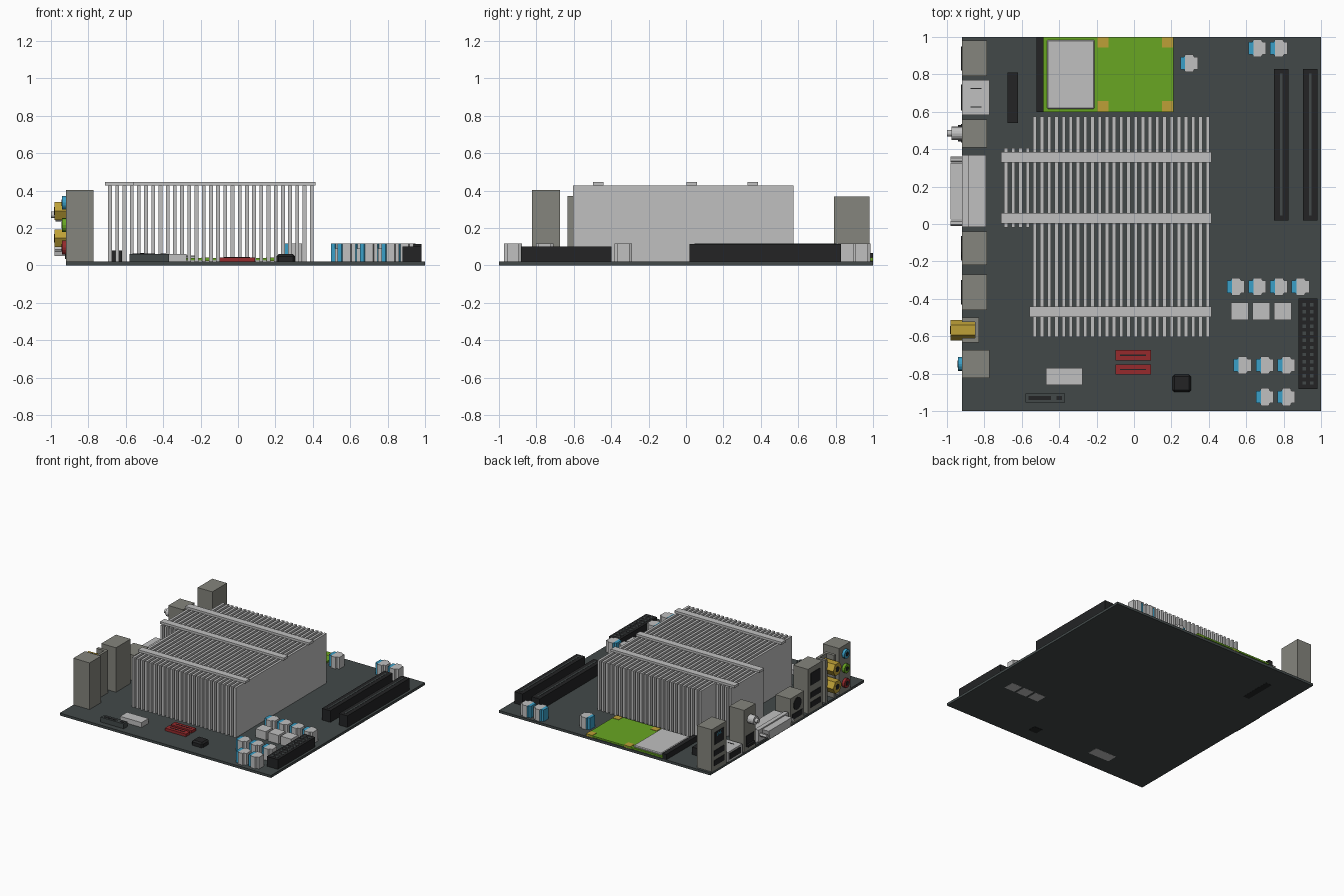
import bpy, bmesh
from math import radians
from mathutils import Matrix, Vector

cube = bpy.data.objects.get("Cube")
if cube:
    bpy.data.objects.remove(cube, do_unlink=True)


def material(name, *rgb):
    """Flat material from display values 0-255."""
    linear = [((c / 255 + .055) / 1.055) ** 2.4 for c in rgb] + [1]
    mat = bpy.data.materials.new(name)
    mat.use_nodes = True
    mat.diffuse_color = linear
    shader = mat.node_tree.nodes["Principled BSDF"]
    shader.inputs["Base Color"].default_value = linear
    shader.inputs["Roughness"].default_value = .8
    return mat


slate = material("slate board", 66, 73, 73)
black = material("black plastic", 35, 36, 37)
silver = material("light metal", 192, 192, 192)
steel = material("warm grey steel", 133, 133, 125)
green = material("card green", 104, 166, 34)
gold = material("gold", 190, 160, 55)
blue = material("light blue", 58, 160, 200)
red = material("dark red", 150, 42, 44)

TOP = .02      # upper face of the board
REAR = -.92    # plane of the port faces


def finish(name, bm, *mats):
    bmesh.ops.recalc_face_normals(bm, faces=bm.faces)
    mesh = bpy.data.meshes.new(name)
    bm.to_mesh(mesh)
    bm.free()
    for mat in mats:
        mesh.materials.append(mat)
    obj = bpy.data.objects.new(name, mesh)
    bpy.context.collection.objects.link(obj)
    return obj


def box(name, mat, xs, ys, zs):
    """Box between two limits on each axis."""
    limits = (xs, ys, zs)
    center = Vector([sum(pair) / 2 for pair in limits])
    size = [abs(pair[1] - pair[0]) for pair in limits]
    bm = bmesh.new()
    bmesh.ops.create_cube(bm, size=1, matrix=Matrix.Translation(center) @ Matrix.Diagonal(size + [1]))
    return finish(name, bm, mat)


def block(name, mat, x, y, width, depth, top, bottom=TOP):
    """Box on the board, given by its centre and footprint."""
    return box(name, mat, (x - width / 2, x + width / 2), (y - depth / 2, y + depth / 2), (bottom, top))


def repeat(obj, count, x=0, y=0):
    mod = obj.modifiers.new("row", "ARRAY")
    mod.count = count
    mod.use_relative_offset = False
    mod.use_constant_offset = True
    mod.constant_offset_displace = (x, y, 0)


def jack(name, mat, y, z, radius, outer, inner=REAR, sides=16):
    """Round connector pointing out of the port side."""
    bm = bmesh.new()
    place = Matrix.Translation(((outer + inner) / 2, y, z)) @ Matrix.Rotation(radians(90), 4, "Y")
    bmesh.ops.create_cone(bm, cap_ends=True, segments=sides, radius1=radius, radius2=radius,
                          depth=inner - outer, matrix=place)
    return finish(name, bm, mat)


def port(name, y, z, width, height, mat=black):
    """Thin plate standing for an opening on the port side."""
    box(name, mat, (REAR - .004, REAR + .002), (y - width / 2, y + width / 2), (z - height / 2, z + height / 2))


# Board
box("board", slate, (REAR, 1), (-1, 1), (0, TOP))

# Heatsink: long fins, short fins and cross bars
STEP = .0385
FIRST = -.53
repeat(block("long_fins", silver, FIRST, -.015, .02, 1.18, .428), 25, x=STEP)
repeat(block("short_fins", silver, FIRST - 4 * STEP, .195, .02, .425, .428), 4, x=STEP)
for y, left in ((.357, -.71), (.03, -.71), (-.47, -.56)):
    box("heatsink_bar", silver, (left, .415), (y - .028, y + .028), (.426, .445))

# Rear port housings: y range and height
for low, high, top in ((.79, .98, .367), (.41, .56, .365), (-.22, -.04, .23), (-.46, -.27, .385)):
    box("port_housing", steel, (REAR, -.787), (low, high), (TOP, top))
box("audio_housing", steel, (REAR, -.773), (-.823, -.673), (TOP, .403))

# Ports on the housings
port("network_port", .885, .28, .12, .1)
port("network_light", .885, .31, .06, .03, blue)
for y, levels in ((.885, (.08, .16)), (-.13, (.07,)), (-.365, (.08, .16))):
    for z in levels:
        port("usb_port", y, z, .13, .045)
port("display_port", -.365, .29, .12, .1)
jack("round_port", black, -.13, .16, .05, REAR - .004)
port("lower_port", .485, .1, .1, .09)
box("lower_port_rim", black, (REAR - .02, REAR), (.44, .53), (.055, .075))

# Antenna connector
jack("antenna_collar", silver, .485, .27, .035, -.975)
jack("antenna_pin", silver, .485, .27, .018, -1)

# Low silver port with two slits on top
box("low_port", silver, (REAR, -.773), (.583, .77), (TOP, .1))
port("low_port_opening", .677, .06, .14, .05)
for y in (.625, .725):
    block("low_port_slit", black, -.845, y, .06, .006, .102, .099)

# Wide screw-down connector
box("wide_connector", silver, (-.9, -.79), (-.015, .37), (TOP, .115))
box("wide_connector_flange", silver, (REAR, -.885), (-.015, .37), (.03, .13))
bm = bmesh.new()
outline = [(.04, .05), (.31, .05), (.325, .12), (.025, .12)]
shell = bm.faces.new([bm.verts.new((REAR, y, z)) for y, z in outline])
grown = bmesh.ops.extrude_face_region(bm, geom=[shell])
bmesh.ops.translate(bm, vec=(-.06, 0, 0), verts=[v for v in grown["geom"] if isinstance(v, bmesh.types.BMVert)])
finish("wide_connector_shell", bm, silver)
for y in (.005, .345):
    jack("connector_screw", silver, y, .085, .015, -.98, sides=6)

# Gold sockets in an open-topped housing
for y in (-.622, -.512):
    box("socket_side", steel, (REAR, -.83), (y - .012, y + .012), (TOP, .37))
box("socket_back", steel, (-.85, -.83), (-.63, -.505), (TOP, .37))
for z in (.29, .145):
    jack("gold_socket", gold, -.567, z, .055, -.98, -.85, sides=6)
    jack("gold_socket_hole", black, -.567, z, .022, -.983, -.975)

# Audio jacks
for z, mat in ((.335, blue), (.215, green), (.095, red)):
    jack("audio_jack", mat, -.748, z, .037, -.942)
    jack("audio_jack_hole", black, -.748, z, .018, -.945, -.94)

# Expansion slots and black strips
for x in (.787, .942):
    block("expansion_slot", black, x, .425, .076, .81, .115)
    block("slot_groove", slate, x, .425, .012, .76, .117, .11)
block("side_strip", black, -.648, .675, .055, .27, .08, -.001)
block("card_socket", black, -.503, .8, .036, .4, .065)

# Plug-in card with gold corner pads and a metal lid
box("card", green, (-.485, .21), (.6, 1), (.025, .038))
for x in (-.165, .18):
    for y in (.63, .972):
        block("card_pad", gold, x, y, .058, .056, .041, .022)
lid = block("card_lid", silver, -.338, .8, .255, .37, .052, .03)
lid.modifiers.new("soft corners", "BEVEL").width = .006

# Power connector with two columns of pin holes
block("power_connector", black, .93, -.64, .1, .485, .1)
for x in (.91, .95):
    repeat(block("power_hole", slate, x, -.85, .018, .018, .102, .099), 12, y=.038)

# Front edge parts
for y in (-.702, -.778):
    block("red_socket", red, -.005, y, .19, .055, .042)
    block("red_socket_slit", black, -.005, y, .14, .006, .044, .04)
block("white_header", silver, -.372, -.815, .195, .09, .06, -.001)
block("edge_header", slate, -.475, -.93, .21, .05, .06)
for x, width in ((-.505, .12), (-.4, .03)):
    block("edge_header_slot", black, x, -.93, width, .02, .062, .058)
buzzer = block("buzzer", black, .255, -.852, .1, .095, .06, -.001)
buzzer.modifiers.new("soft corners", "BEVEL").width = .012

# Square coils
repeat(block("coils", silver, .565, -.467, .095, .092, .09, -.001), 3, x=.115)


def capacitor_mesh():
    """Stepped round can, blue on the side facing the ports."""
    bm = bmesh.new()
    quarter = [(.047, .033), (.027, .033), (.021, .047)]
    ring = []
    for sx, sy in ((1, 1), (-1, 1), (-1, -1), (1, -1)):
        corner = [(sx * x, sy * y) for x, y in quarter]
        ring += corner if sx * sy > 0 else corner[::-1]
    base = bm.faces.new([bm.verts.new((x, y, TOP)) for x, y in ring])
    grown = bmesh.ops.extrude_face_region(bm, geom=[base])
    bmesh.ops.translate(bm, vec=(0, 0, .096), verts=[v for v in grown["geom"] if isinstance(v, bmesh.types.BMVert)])
    bmesh.ops.bisect_plane(bm, geom=bm.verts[:] + bm.edges[:] + bm.faces[:],
                           plane_co=(-.021, 0, 0), plane_no=(1, 0, 0))
    for face in bm.faces:
        face.material_index = int(face.calc_center_median().x < -.0215)
    return finish("capacitor", bm, silver, blue)


# Capacitors: rows of y with their x positions
rows = {-.335: (.545, .66, .775, .89), -.755: (.58, .7, .815), -.925: (.7, .815),
        .86: (.295,), .94: (.66, .775)}
first = capacitor_mesh()
spots = [(x, y) for y, xs in rows.items() for x in xs]
first.location = (*spots[0], 0)
for x, y in spots[1:]:
    copy = first.copy()
    copy.location = (x, y, 0)
    bpy.context.collection.objects.link(copy)
